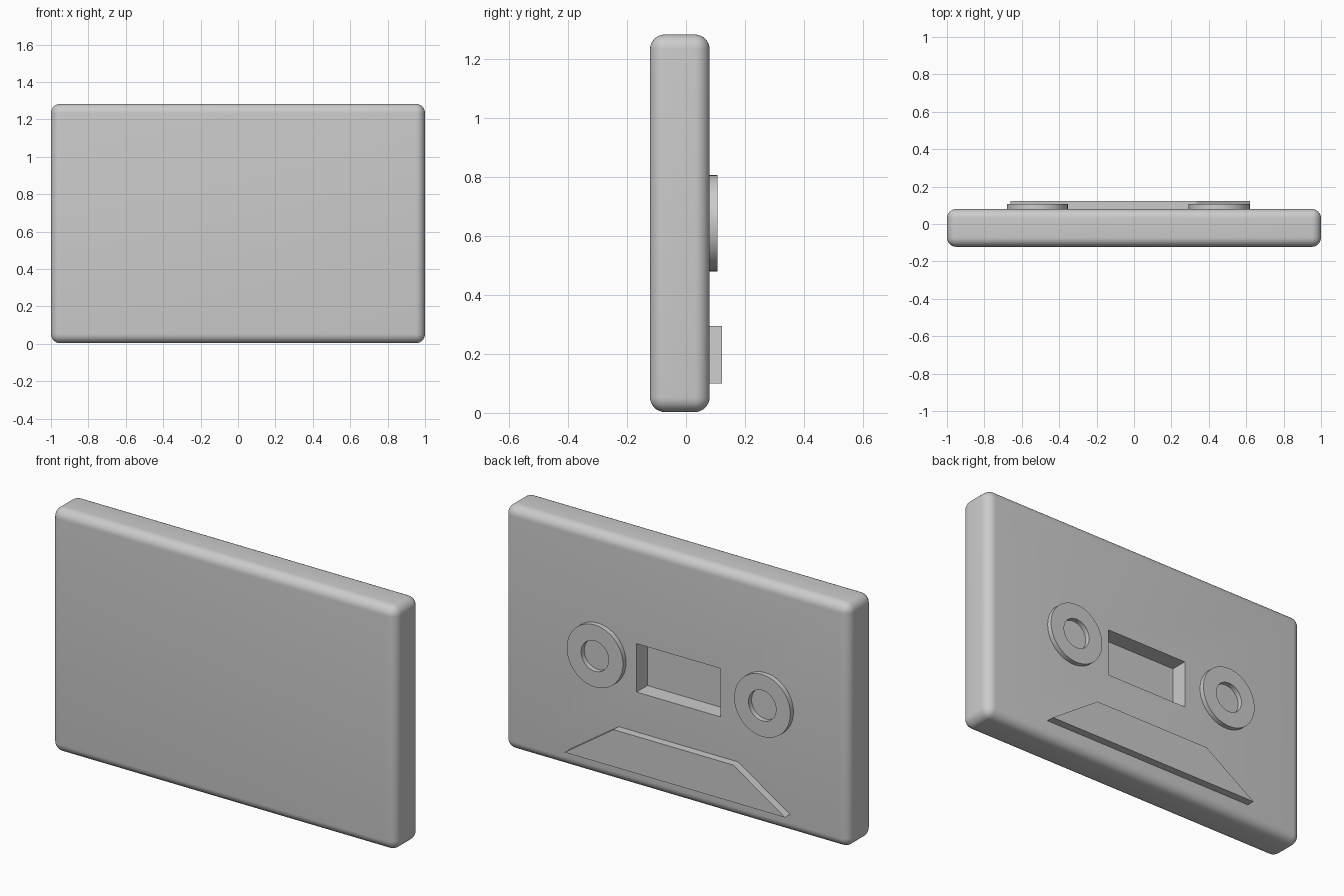
import bpy, bmesh, math

if "Cube" in bpy.data.objects:
    bpy.data.objects.remove(bpy.data.objects["Cube"])

BACK = 0.08          # y of the detailed face


def make_object(name, bm):
    bmesh.ops.recalc_face_normals(bm, faces=bm.faces)
    mesh = bpy.data.meshes.new(name)
    bm.to_mesh(mesh)
    bm.free()
    obj = bpy.data.objects.new(name, mesh)
    bpy.context.collection.objects.link(obj)
    return obj


def activate(obj):
    bpy.ops.object.select_all(action='DESELECT')
    obj.select_set(True)
    bpy.context.view_layer.objects.active = obj


def box(name, x, y, z):
    bm = bmesh.new()
    bmesh.ops.create_cube(bm, size=1)
    for v in bm.verts:
        for i, (lo, hi) in enumerate((x, y, z)):
            v.co[i] = hi if v.co[i] > 0 else lo
    return make_object(name, bm)


def prism(name, outline, y0, y1):
    bm = bmesh.new()
    face = bm.faces.new([bm.verts.new((x, y0, z)) for x, z in outline])
    moved = bmesh.ops.extrude_face_region(bm, geom=[face])["geom"]
    for v in moved:
        if isinstance(v, bmesh.types.BMVert):
            v.co.y = y1
    return make_object(name, bm)


def ring(name, cx, cz, outer, inner, y0, y1, n=48):
    bm = bmesh.new()
    section = ((inner, y0), (outer, y0), (outer, y1), (inner, y1))
    loops = []
    for i in range(n):
        a = 2 * math.pi * i / n
        loops.append([bm.verts.new((cx + r * math.cos(a), y, cz + r * math.sin(a)))
                      for r, y in section])
    for i in range(n):
        a, b = loops[i], loops[(i + 1) % n]
        for k in range(4):
            m = (k + 1) % 4
            bm.faces.new((a[k], a[m], b[m], b[k]))
    obj = make_object(name, bm)
    activate(obj)
    bpy.ops.object.shade_smooth_by_angle(angle=math.radians(30))
    return obj


# Rounded shell with a recessed window
shell = box("cassette_shell", (-1, 1), (-0.122, BACK), (0.003, 1.283))
cutter = box("window_cutter", (-0.257, 0.231), (-0.01, 0.3), (0.504, 0.758))
bevel = shell.modifiers.new("rounding", 'BEVEL')
bevel.width = 0.05
bevel.segments = 8
cut = shell.modifiers.new("window", 'BOOLEAN')
cut.operation = 'DIFFERENCE'
cut.solver = 'EXACT'
cut.object = cutter
activate(shell)
for name in ("rounding", "window"):
    bpy.ops.object.modifier_apply(modifier=name)
bpy.data.objects.remove(cutter)
bpy.ops.object.shade_smooth_by_angle(angle=math.radians(30))

# Raised reel rings
for side, cx in (("left", -0.517), ("right", 0.455)):
    ring(f"reel_ring_{side}", cx, 0.643, 0.163, 0.08, BACK - 0.01, 0.106)

# Raised trapezoid plate along the lower edge
prism("tape_head_plate",
      [(-0.66, 0.10), (0.62, 0.10), (0.335, 0.295), (-0.36, 0.295)],
      BACK - 0.01, 0.122)
